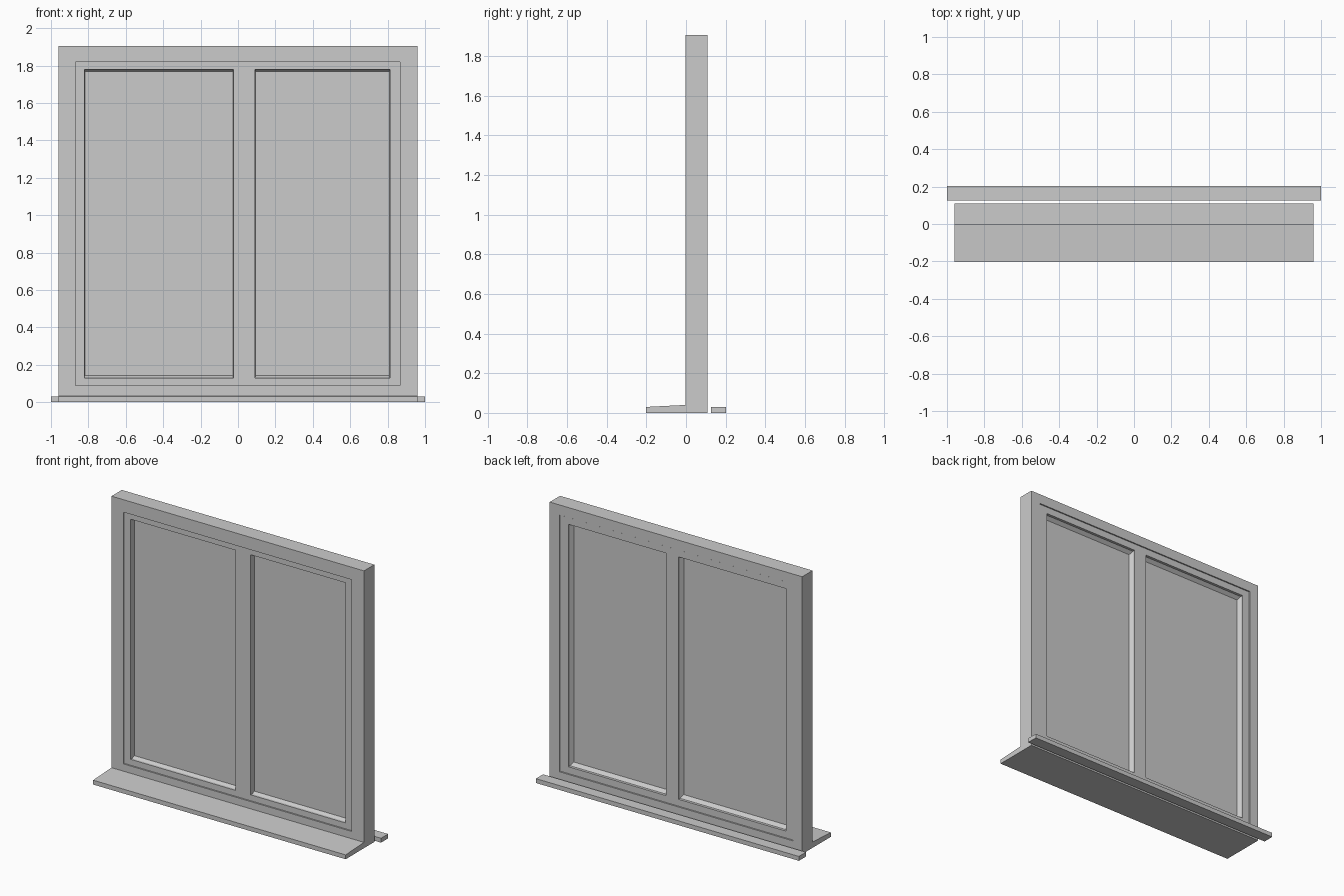
import bpy, bmesh

if "Cube" in bpy.data.objects:
    bpy.data.objects.remove(bpy.data.objects["Cube"])


def finish(name, bm):
    bmesh.ops.remove_doubles(bm, verts=bm.verts, dist=1e-5)
    bmesh.ops.recalc_face_normals(bm, faces=bm.faces)
    mesh = bpy.data.meshes.new(name)
    bm.to_mesh(mesh)
    bm.free()
    obj = bpy.data.objects.new(name, mesh)
    bpy.context.collection.objects.link(obj)
    return obj


def loop(bm, rect, y):
    x0, x1, z0, z1 = rect
    return [bm.verts.new((x, y, z)) for x, z in ((x0, z0), (x1, z0), (x1, z1), (x0, z1))]


def loft(bm, steps, closed=False):
    """Bridge a series of (rectangle, y) loops."""
    loops = [loop(bm, r, y) for r, y in steps]
    pairs = list(zip(loops, loops[1:]))
    if closed:
        pairs.append((loops[-1], loops[0]))
    for a, b in pairs:
        for i in range(4):
            j = (i + 1) % 4
            bm.faces.new((a[i], a[j], b[j], b[i]))
    return loops


def grow(rect, dx, dz):
    return (rect[0] - dx, rect[1] + dx, rect[2] - dz, rect[3] + dz)


def extrude_profile(name, profile, half):
    """Extrude a (y, z) profile along x."""
    bm = bmesh.new()
    a = [bm.verts.new((-half, y, z)) for y, z in profile]
    b = [bm.verts.new((half, y, z)) for y, z in profile]
    bm.faces.new(a)
    bm.faces.new(b)
    for i in range(len(a)):
        j = (i + 1) % len(a)
        bm.faces.new((a[i], a[j], b[j], b[i]))
    return finish(name, bm)


def holed_face(bm, outer, holes, y):
    """Flat rectangle at y with side-by-side holes cut out of it."""
    xs = sorted([*outer[:2], *[x for h in holes for x in h[:2]]])
    zs = [outer[2], holes[0][2], holes[0][3], outer[3]]
    for i in range(5):
        for k in range(3):
            if k == 1 and i in (1, 3):
                continue
            bm.faces.new(loop(bm, (xs[i], xs[i + 1], zs[k], zs[k + 1]), y))


# Outer frame with a shallow front lip and a wider rebate behind it
outer = (-0.96, 0.96, 0.0, 1.906)
lip = (-0.87, 0.867, 0.09, 1.82)
rebate = grow(lip, 0.02, 0.018)
bm = bmesh.new()
loft(bm, [(outer, -0.003), (outer, 0.109), (rebate, 0.109),
          (rebate, 0.007), (lip, 0.007), (lip, -0.003)], closed=True)
finish("outer_frame", bm)

# Sash panel with two openings, beaded on both sides
FRONT, BACK, GLASS_F, GLASS_B = 0.008, 0.104, 0.045, 0.063
openings = [(-0.822, -0.025, 0.13, 1.78), (0.091, 0.812, 0.13, 1.78)]
edge = grow(rebate, -0.003, -0.003)
bm = bmesh.new()
holed_face(bm, edge, openings, FRONT)
holed_face(bm, edge, [grow(o, 0.01, 0.008) for o in openings], BACK)
loft(bm, [(edge, FRONT), (edge, BACK)])
for o in openings:
    bead = grow(o, -0.003, -0.012)
    loft(bm, [(o, FRONT), (o, 0.024), (bead, GLASS_F), (bead, GLASS_B),
              (grow(o, 0.01, 0.008), 0.086), (grow(o, 0.01, 0.008), BACK)])
finish("sash", bm)

# Glass panes
for side, o in zip(("left", "right"), openings):
    bm = bmesh.new()
    pane = grow(o, -0.003, -0.012)
    for ring in loft(bm, [(pane, GLASS_F), (pane, GLASS_B)]):
        bm.faces.new(ring)
    finish("glass_" + side, bm)

# Sloping outside sill and flat inside board
extrude_profile("outside_sill", [(-0.202, 0), (-0.003, 0), (-0.003, 0.04), (-0.202, 0.03)], 0.96)
extrude_profile("inside_board", [(0.125, 0), (0.202, 0), (0.202, 0.03), (0.125, 0.03)], 1.0)
